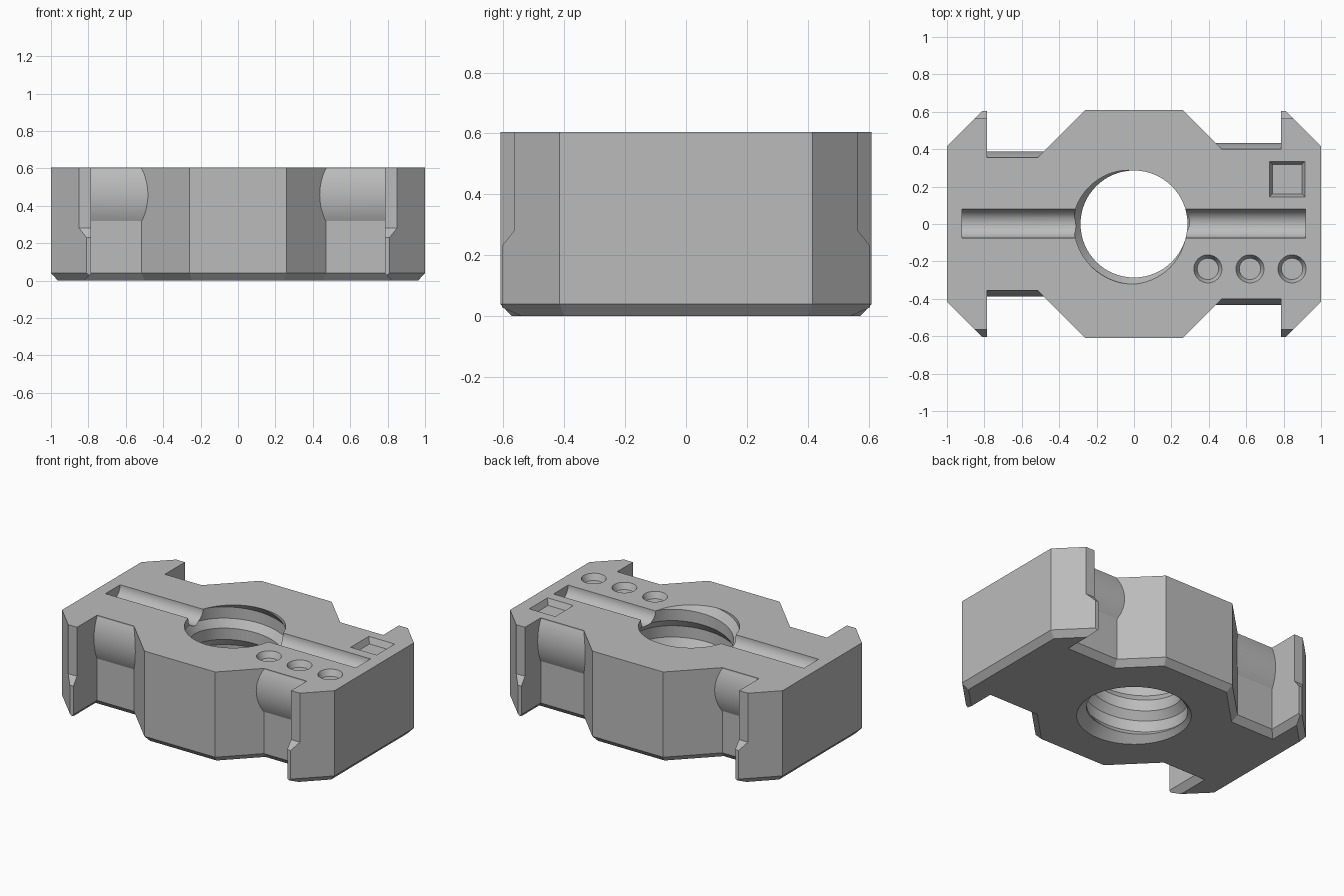
import bpy, bmesh
from math import pi, sin, cos, sqrt
from mathutils import Vector

old = bpy.data.objects.get("Cube")
if old:
    bpy.data.objects.remove(old)

grey = bpy.data.materials.new("plain grey")
grey.use_nodes = True
grey.diffuse_color = (0.5, 0.5, 0.5, 1)
grey.node_tree.nodes["Principled BSDF"].inputs["Base Color"].default_value = (0.5, 0.5, 0.5, 1)

H = 0.605        # block height
CHAMFER = 0.037  # bottom edge


def make(name, bm):
    bmesh.ops.recalc_face_normals(bm, faces=bm.faces)
    me = bpy.data.meshes.new(name)
    bm.to_mesh(me)
    bm.free()
    me.materials.append(grey)
    ob = bpy.data.objects.new(name, me)
    bpy.context.collection.objects.link(ob)
    return ob


def loft(name, rings):
    """Closed solid through rings that have equal point counts."""
    bm = bmesh.new()
    loops = [[bm.verts.new(p) for p in ring] for ring in rings]
    n = len(loops[0])
    for a, b in zip(loops, loops[1:]):
        for i in range(n):
            j = (i + 1) % n
            bm.faces.new((a[i], a[j], b[j], b[i]))
    bm.faces.new(loops[0])
    bm.faces.new(loops[-1])
    return make(name, bm)


def along_x(name, profile, x0, x1):
    return loft(name, [[(x, y, z) for y, z in profile] for x in (x0, x1)])


def circle(x, y, z, r, n=48):
    return [(x + r * cos(2 * pi * i / n), y + r * sin(2 * pi * i / n), z) for i in range(n)]


def square(x, y, z, r):
    return [(x + r * a, y + r * b, z) for a, b in ((-1, -1), (1, -1), (1, 1), (-1, 1))]


def combine(body, tool, operation):
    mod = body.modifiers.new(operation.lower(), "BOOLEAN")
    mod.operation, mod.solver, mod.object = operation, "EXACT", tool
    bpy.context.view_layer.objects.active = body
    bpy.ops.object.modifier_apply(modifier=mod.name)
    bpy.data.objects.remove(tool)


def inset(points, d):
    """Move every side of a counter-clockwise outline inwards by d."""
    out = []
    for i, p in enumerate(points):
        a = (p - points[i - 1]).normalized()
        b = (points[(i + 1) % len(points)] - p).normalized()
        na, nb = Vector((-a.y, a.x)), Vector((-b.y, b.x))
        out.append(p + (na + nb) * d / (1 + na.dot(nb)))
    return out


# Block outline: octagonal middle, side recesses and hooked ends
def quarter(recess):
    return [(1, 0.415), (0.785, 0.63), (0.785, recess), (0.87 - recess, recess), (0.26, 0.61)]


RIGHT, LEFT = 0.355, 0.40
back = quarter(LEFT) + [(-x, y) for x, y in reversed(quarter(RIGHT))]
outline = [Vector(p) for p in back + [(x, -y) for x, y in reversed(back)]]
block = loft("block", [[(p.x, p.y, z) for p in pts] for pts, z in (
    (inset(outline, CHAMFER), 0), (outline, 0.04), (outline, H))])

for side in (-1, 1):
    # Rounded swellings in the recesses
    for x0, x1, recess in ((-0.82, -0.42, RIGHT), (0.38, 0.82, LEFT)):
        rad, mid = 0.32, 0.458
        arc = [(recess + 0.033 - rad + rad * cos(t), mid + rad * sin(t))
               for t in [0.452 * (i / 8 - 1) for i in range(17)]]
        arc.append((recess - 0.1, mid))
        combine(block, along_x("swelling", [(side * y, z) for y, z in arc], x0, x1), "UNION")
    # Blunted hook tips, set back in the upper part
    tip = [(0.605, -0.1), (0.605, 0.23), (0.565, 0.28), (0.565, 0.7), (0.8, 0.7), (0.8, -0.1)]
    for x0, x1 in ((-1.1, -0.7), (0.7, 1.1)):
        combine(block, along_x("tip_cutter", [(side * y, z) for y, z in tip], x0, x1), "DIFFERENCE")

# Long round-bottomed slot
slot = [(0.002 + 0.077 * cos(t), H + 0.077 * sin(t)) for t in [-pi * i / 24 for i in range(25)]]
slot += [(-0.075, 0.8), (0.079, 0.8)]
combine(block, along_x("slot_cutter", slot, -0.92, 0.917), "DIFFERENCE")

# Threaded hole: a groove profile swept round a rising helix
PITCH, SEG = 0.25, 64
steps = [(0.0, 0.322), (0.3, 0.322), (0.5, 0.286), (0.8, 0.286)]
bm = bmesh.new()
columns = []
for i in range(SEG):
    t = 2 * pi * i / SEG
    columns.append([bm.verts.new((r * cos(t), r * sin(t),
                    PITCH * (turn + s + i / SEG - 0.75) + H))
                    for turn in range(-4, 3) for s, r in steps])
m = len(steps)
for i in range(SEG - 1):
    for k in range(len(columns[0]) - 1):
        a, b = columns[i], columns[i + 1]
        bm.faces.new((a[k], b[k], b[k + 1], a[k + 1]))
a, b = columns[-1], columns[0]
for k in range(len(a) - 1 - m):
    bm.faces.new((a[k], b[k + m], b[k + m + 1], a[k + 1]))
k = len(a) - 1 - m
low, high = bm.verts.new((0, 0, -1)), bm.verts.new((0, 0, 1.8))
for e in [e for e in bm.edges if e.is_boundary]:
    z = (e.verts[0].co.z + e.verts[1].co.z) / 2
    bm.faces.new((e.verts[0], e.verts[1], low if z < 0.3 else high))
combine(block, make("thread_cutter", bm), "DIFFERENCE")

# Flared bottom of the hole
combine(block, loft("flare_cutter", [circle(0, 0, -0.02, 0.365, 64), circle(0, 0, 0.06, 0.285, 64)]),
        "DIFFERENCE")

# Shallow pockets with sloping walls
for x in (0.395, 0.62, 0.845):
    combine(block, loft("round_pocket_cutter", [
        circle(x, -0.24, H - 0.04, 0.057), circle(x, -0.24, H, 0.075),
        circle(x, -0.24, H + 0.1, 0.075)]), "DIFFERENCE")
combine(block, loft("square_pocket_cutter", [
    square(0.82, 0.24, H - 0.04, 0.079), square(0.82, 0.24, H, 0.095),
    square(0.82, 0.24, H + 0.1, 0.095)]), "DIFFERENCE")

bpy.ops.object.select_all(action="DESELECT")
block.select_set(True)
bpy.context.view_layer.objects.active = block
bpy.ops.object.shade_smooth_by_angle(angle=0.4)
